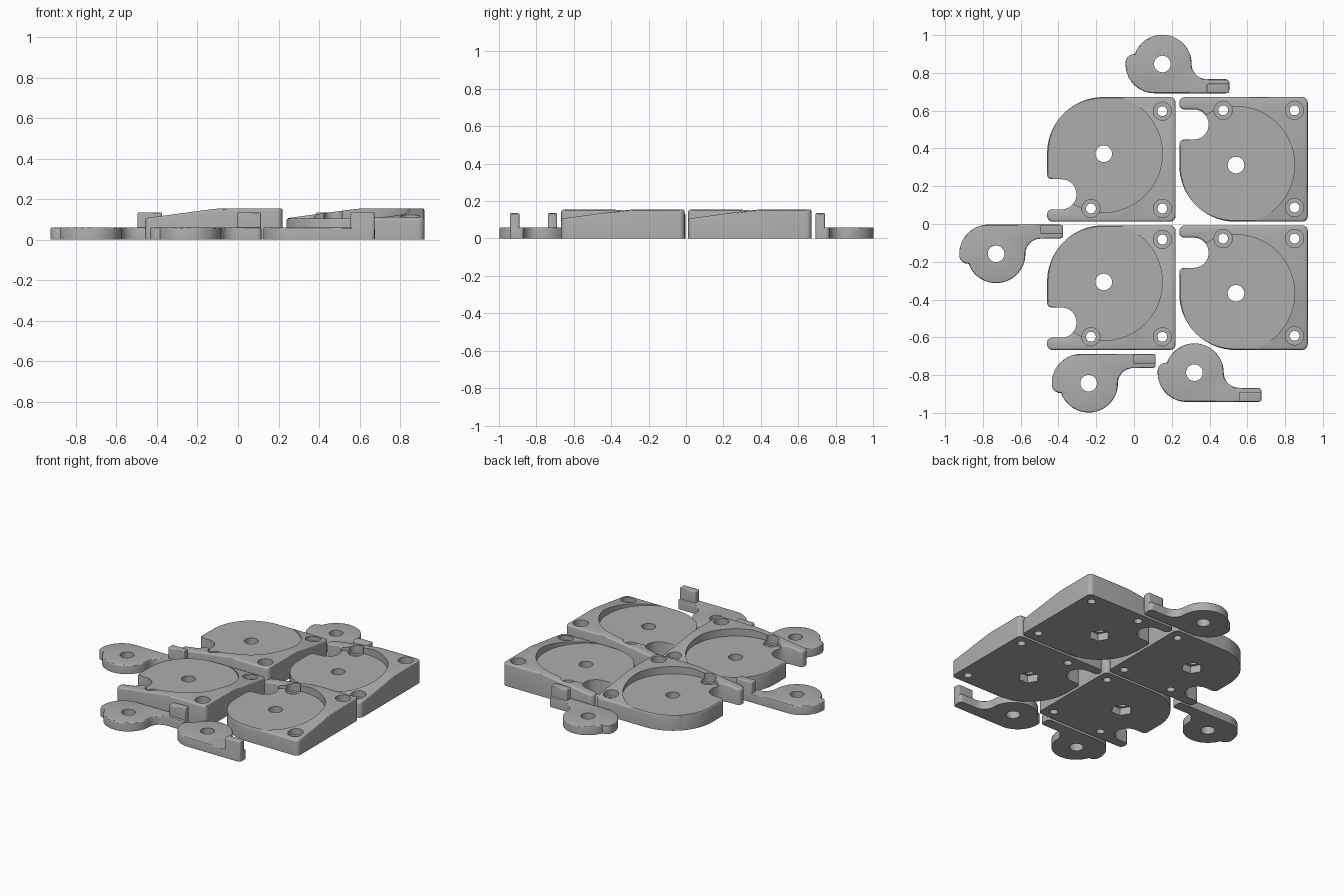
import bpy, bmesh, math
from mathutils import Vector, Matrix

if "Cube" in bpy.data.objects:
    bpy.data.objects.remove(bpy.data.objects["Cube"])

grey = bpy.data.materials.new("plain grey")
grey.diffuse_color = (0.42, 0.42, 0.42, 1)
grey.use_nodes = True
grey.node_tree.nodes["Principled BSDF"].inputs["Base Color"].default_value = grey.diffuse_color


def arc(cx, cy, r, a0, a1, n=16):
    return [(cx + r * math.cos(math.radians(a0 + (a1 - a0) * i / n)),
             cy + r * math.sin(math.radians(a0 + (a1 - a0) * i / n))) for i in range(n + 1)]


def rounded(corners):
    """Closed outline from (x, y, radius) right-angled corners."""
    pts = []
    for i, (x, y, r) in enumerate(corners):
        p = Vector((x, y))
        a = (Vector(corners[i - 1][:2]) - p).normalized() * r
        b = (Vector(corners[(i + 1) % len(corners)][:2]) - p).normalized() * r
        c = p + a + b
        n = 32 if r > 0.2 else 10
        for k in range(n + 1):
            t = math.pi / 2 * k / n
            pts.append(tuple(c - b * math.cos(t) - a * math.sin(t)))
    return pts


def prism(name, pts, z0, z1):
    bm = bmesh.new()
    f = bm.faces.new([bm.verts.new((x, y, z0)) for x, y in pts])
    top = bmesh.ops.extrude_face_region(bm, geom=[f])["geom"]
    bmesh.ops.translate(bm, vec=(0, 0, z1 - z0), verts=[v for v in top if isinstance(v, bmesh.types.BMVert)])
    bmesh.ops.recalc_face_normals(bm, faces=bm.faces)
    me = bpy.data.meshes.new(name)
    bm.to_mesh(me)
    bm.free()
    ob = bpy.data.objects.new(name, me)
    bpy.context.collection.objects.link(ob)
    return ob


def disc(x, y, r, z0, z1, n=40):
    return prism("cutter", arc(x, y, r, 0, 360 - 360 / n, n - 1), z0, z1)


def combine(ob, other, operation="DIFFERENCE"):
    """Apply a boolean and remove the helper."""
    m = ob.modifiers.new("cut", "BOOLEAN")
    m.operation, m.solver, m.object = operation, "EXACT", other
    bpy.context.view_layer.update()
    me = bpy.data.meshes.new_from_object(ob.evaluated_get(bpy.context.evaluated_depsgraph_get()))
    ob.modifiers.clear()
    ob.data = me
    bpy.data.objects.remove(other)


def soften_top(ob, width, zmin):
    """Round over the sharp upper rim."""
    bm = bmesh.new()
    bm.from_mesh(ob.data)
    bmesh.ops.remove_doubles(bm, verts=bm.verts, dist=0.0004)
    edges = [e for e in bm.edges if len(e.link_faces) == 2 and e.calc_face_angle() > 0.9
             and min(v.co.z for v in e.verts) > zmin]
    bmesh.ops.bevel(bm, geom=edges, offset=width, segments=3, profile=0.5, affect="EDGES", clamp_overlap=True)
    bm.to_mesh(ob.data)
    bm.free()


def place(source, name, x, y, flip):
    me = source.data.copy()
    if flip:
        me.transform(Matrix.Diagonal((1, -1, 1, 1)))
        me.flip_normals()
    me.materials.clear()
    me.materials.append(grey)
    ob = bpy.data.objects.new(name, me)
    ob.location = (x, y, 0)
    bpy.context.collection.objects.link(ob)
    bpy.ops.object.select_all(action="DESELECT")
    ob.select_set(True)
    bpy.context.view_layer.objects.active = ob
    bpy.ops.object.shade_smooth_by_angle(angle=math.radians(30))


# Housing plate: one large rounded corner and a side notch
plate = prism("plate", rounded([
    (-.30, -.36, .03), (.38, -.36, .03), (.38, .30, .03), (-.30, .30, .299),
    (-.30, -.135, .025), (-.145, -.135, .079), (-.145, -.295, .079), (-.30, -.295, .025)]), 0, .155)

# Two gentle ramps falling towards the large corner
ramp = [(.5, .079), (0, .1465), (-.05, .1525), (-.1, .156), (-.1, .3), (.5, .3)]
for direction in ("x", "y"):
    cutter = prism("cutter", ramp, -1, 1)
    for v in cutter.data.vertices:
        t, z, s = v.co
        v.co = (-t, s, z) if direction == "x" else (s, t, z)
    bm = bmesh.new()
    bm.from_mesh(cutter.data)
    bmesh.ops.recalc_face_normals(bm, faces=bm.faces)
    bm.to_mesh(cutter.data)
    bm.free()
    combine(plate, cutter)
soften_top(plate, .012, .05)

# Round recess, axle hole, nut pocket and countersunk screw holes
combine(plate, disc(0, 0, .31, .105, .3, 96))
combine(plate, disc(0, 0, .044, -.1, .3))
combine(plate, disc(0, 0, .068, -.1, .05, 6))
for x, y in ((.31, .225), (.31, -.29), (-.068, -.29)):
    combine(plate, disc(x, y, .026, -.1, .3))
    combine(plate, disc(x, y, .048, .08, .3))

# Lever: holed disc with a raised shoulder and a straight arm
outline = arc(-.04, 0, .155, 172, 270, 20)
outline += arc(.335, -.135, .02, 270, 360, 5) + arc(.335, -.10, .02, 0, 90, 5)
outline += arc(.235, 0, .08, 270, 180, 12)[:-1] + arc(0, 0, .155, 0, 160, 36)
outline += [(-.165, .05), (-.182, .04)]
lever = prism("lever", outline, 0, .06)
soften_top(lever, .008, .04)
combine(lever, disc(0, 0, .044, -.1, .3))

# Upright peg at the arm's end
peg = prism("peg", rounded([(.235, -.154, .01), (.354, -.154, .01),
                            (.354, -.104, .01), (.235, -.104, .01)]), .02, .135)
soften_top(peg, .006, .1)
combine(lever, peg, "UNION")

for name, x, y, flip in (("back_left_plate", -.16, .372, False), ("front_left_plate", -.16, -.307, False),
                         ("back_right_plate", .54, .312, True), ("front_right_plate", .54, -.367, True)):
    place(plate, name, x, y, flip)
for name, x, y, flip in (("back_lever", .15, .847, False), ("front_right_lever", .32, -.787, False),
                         ("left_lever", -.73, -.158, True), ("front_left_lever", -.24, -.843, True)):
    place(lever, name, x, y, flip)
for ob in (plate, lever):
    bpy.data.objects.remove(ob)
